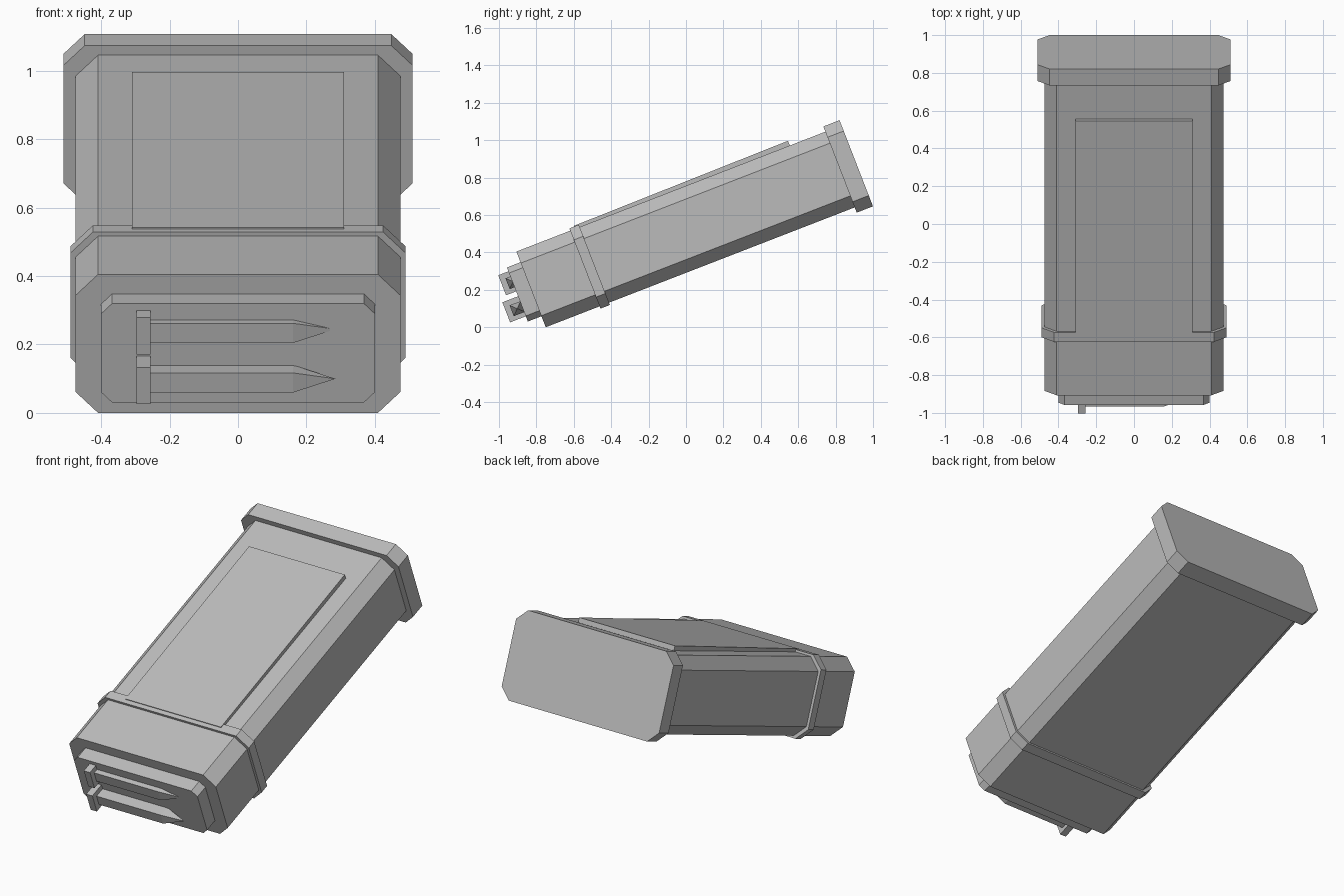
import bpy
import math
from mathutils import Matrix

if "Cube" in bpy.data.objects:
    bpy.data.objects.remove(bpy.data.objects["Cube"])

# Every part is laid out along the box (local y = length, z = height) and then tilted
TILT = Matrix.Translation((0, -0.75, 0)) @ Matrix.Rotation(math.radians(21.2), 4, 'X')

grey = bpy.data.materials.new("grey")
grey.diffuse_color = (0.5, 0.5, 0.5, 1)
grey.use_nodes = True
grey.node_tree.nodes["Principled BSDF"].inputs["Base Color"].default_value = grey.diffuse_color


def add_mesh(name, verts, faces):
    mesh = bpy.data.meshes.new(name)
    mesh.from_pydata([TILT @ Matrix.Translation(v).to_translation() for v in verts], [], faces)
    mesh.materials.append(grey)
    obj = bpy.data.objects.new(name, mesh)
    bpy.context.collection.objects.link(obj)
    return obj


def loft(name, rings, tip=None):
    """Skin equal-sized cross-sections, capped at both ends or closed to a tip."""
    n = len(rings[0])
    verts = [p for ring in rings for p in ring]
    faces = [tuple(reversed(range(n)))]
    for k in range(len(rings) - 1):
        for i in range(n):
            j = (i + 1) % n
            faces.append((k * n + i, k * n + j, (k + 1) * n + j, (k + 1) * n + i))
    last = (len(rings) - 1) * n
    if tip:
        verts.append(tip)
        faces += [(last + i, last + (i + 1) % n, last + n) for i in range(n)]
    else:
        faces.append(tuple(range(last, last + n)))
    obj = add_mesh(name, verts, faces)
    import bmesh
    bm = bmesh.new()
    bm.from_mesh(obj.data)
    bmesh.ops.recalc_face_normals(bm, faces=bm.faces)
    bm.to_mesh(obj.data)
    bm.free()
    return obj


def chamfered_box(name, half_w, low, high, start, end, cut):
    """Box along the length whose four long edges are bevelled."""
    w = half_w
    outline = [(-w + cut, low), (w - cut, low), (w, low + cut), (w, high - cut),
               (w - cut, high), (-w + cut, high), (-w, high - cut), (-w, low + cut)]
    return loft(name, [[(x, y, z) for x, z in outline] for y in (start, end)])


def cross_section(x, y0, y1, z0, z1):
    return [(x, y0, z0), (x, y1, z0), (x, y1, z1), (x, y0, z1)]


# Case: long body, end cap, band and raised front plate
chamfered_box("body", 0.475, 0.0, 0.434, 0.0, 1.80, 0.066)
chamfered_box("end_cap", 0.51, -0.03, 0.464, 1.772, 1.865, 0.062)
chamfered_box("band", 0.49, -0.013, 0.447, 0.309, 0.363, 0.066)
chamfered_box("front_plate", 0.40, 0.063, 0.373, -0.078, 0.02, 0.032)

# Thin lid panel, rising slightly towards the back
side = [(0.335, 0.42), (1.568, 0.42), (1.568, 0.461), (0.335, 0.451)]
loft("lid_panel", [[(x, y, z) for y, z in side] for x in (-0.31, 0.31)])

# Two pointed spikes with crossbars, the upper one sunk deeper into the plate
for label, depth, height in (("lower", 0.0, 0.148), ("upper", 0.032, 0.291)):
    y0, y1 = -0.138 + depth, -0.074 + depth
    z0, z1 = height - 0.031, height + 0.031
    loft(label + "_spike",
         [cross_section(x, y0, y1, z0, z1) for x in (-0.27, 0.16)],
         tip=(0.285, (y0 + y1) / 2, height))
    loft(label + "_crossbar",
         [cross_section(x, -0.168 + depth, -0.06, height - 0.055, height + 0.06)
          for x in (-0.296, -0.256)])
